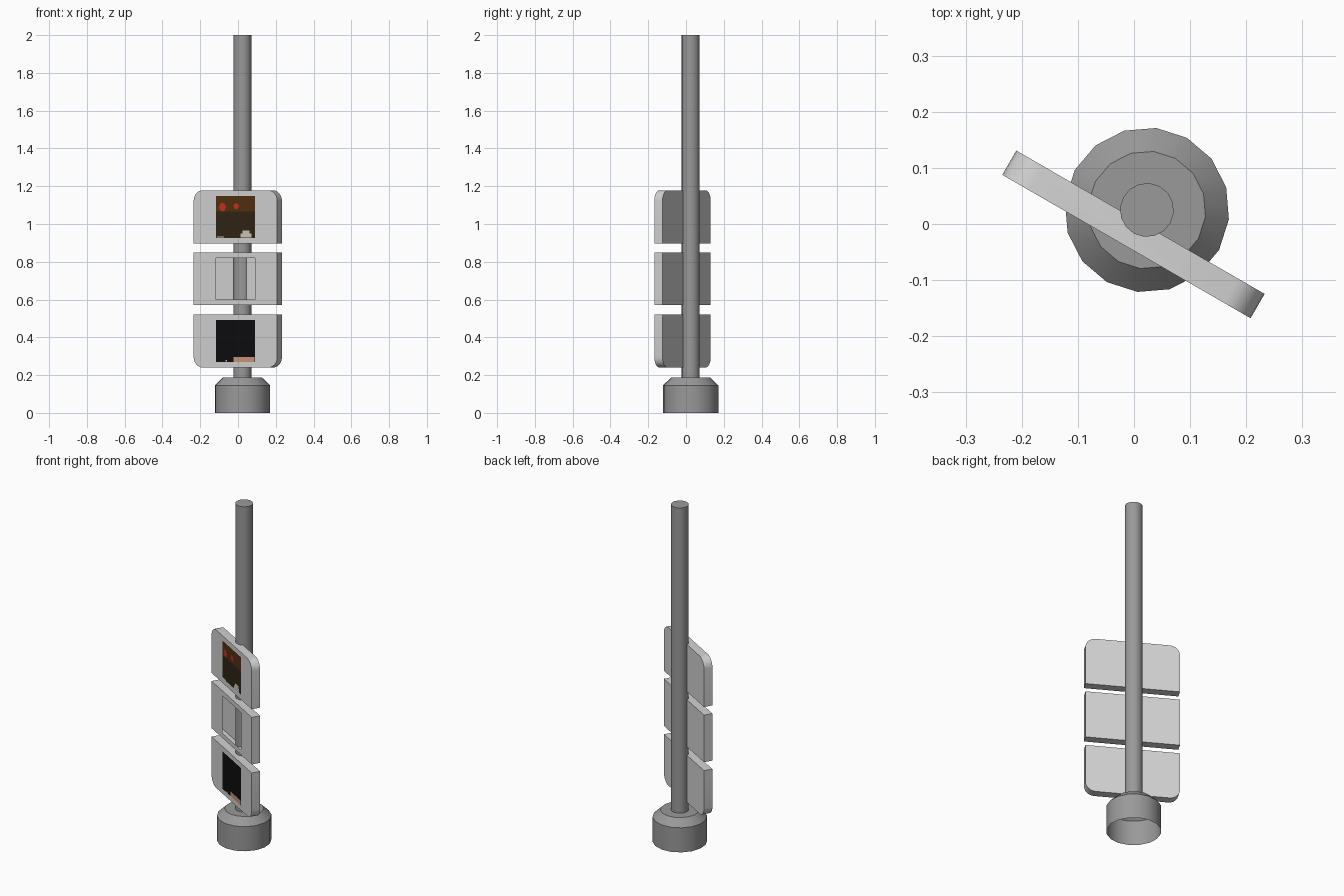
import bpy, bmesh, math
from mathutils import Matrix, Vector

cube = bpy.data.objects.get("Cube")
if cube:
    bpy.data.objects.remove(cube, do_unlink=True)


def material(name, rgb):
    m = bpy.data.materials.new(name)
    m.use_nodes = True
    m.diffuse_color = (*rgb, 1)
    m.node_tree.nodes["Principled BSDF"].inputs["Base Color"].default_value = (*rgb, 1)
    return m


POLE_GRAY = material("pole gray", (0.32, 0.32, 0.32))
PANEL_GRAY = material("panel light gray", (0.65, 0.65, 0.65))
BROWN = material("warm brown", (0.085, 0.03, 0.006))
DARK = material("dark brown", (0.03, 0.018, 0.007))
RED = material("red", (0.6, 0.03, 0.01))
WHITE = material("off white", (0.6, 0.57, 0.5))
BLACK = material("screen black", (0.004, 0.004, 0.005))
SALMON = material("salmon", (0.6, 0.3, 0.2))

WIDTH, DEPTH, HEIGHT = 0.511, 0.05, 0.28
WIN_U, WIN_Z = 0.118, 0.111
TURN = Matrix.Translation((-0.001, -0.0185, 0)) @ Matrix.Rotation(math.radians(-30), 4, 'Z')


def finish(name, bm, mat, matrix=Matrix(), smooth=True):
    bmesh.ops.recalc_face_normals(bm, faces=bm.faces)
    mesh = bpy.data.meshes.new(name)
    bm.to_mesh(mesh)
    bm.free()
    mesh.materials.append(mat)
    ob = bpy.data.objects.new(name, mesh)
    bpy.context.collection.objects.link(ob)
    ob.matrix_world = matrix
    if smooth:
        bpy.ops.object.select_all(action='DESELECT')
        ob.select_set(True)
        bpy.context.view_layer.objects.active = ob
        bpy.ops.object.shade_smooth_by_angle(angle=math.radians(35))
    return ob


def lathe(name, profile, sides=16):
    """Rings of (radius, z), open below and capped above."""
    bm = bmesh.new()
    rings = []
    for r, z in profile:
        angles = [math.tau * (i / sides) + math.radians(16) for i in range(sides)]
        rings.append([bm.verts.new((r * math.cos(a), r * math.sin(a), z)) for a in angles])
    for lo, hi in zip(rings, rings[1:]):
        for i in range(sides):
            j = (i + 1) % sides
            bm.faces.new((lo[i], lo[j], hi[j], hi[i]))
    bm.faces.new(rings[-1])
    return finish(name, bm, POLE_GRAY, Matrix.Translation((0.023, 0.025, 0)))


def panel(name, z, rounded):
    """Hollow box with a window in the front; rounded is +1 top, -1 bottom, 0 none."""
    bm = bmesh.new()
    bmesh.ops.create_cube(bm, size=1, matrix=Matrix.Diagonal((WIDTH, DEPTH, HEIGHT, 1)))
    corners = [e for e in bm.edges
               if abs(e.verts[0].co.y - e.verts[1].co.y) > DEPTH / 2
               and e.verts[0].co.z * rounded > 0]
    if corners:
        bmesh.ops.bevel(bm, geom=corners, offset=0.055, segments=6, profile=0.5, affect='EDGES')
    # Cut the window out of the front face
    for axis, half in ((Vector((1, 0, 0)), WIN_U), (Vector((0, 0, 1)), WIN_Z)):
        for side in (-1, 1):
            bm.normal_update()
            front = [f for f in bm.faces if f.normal.y < -0.9]
            geom = front + list({e for f in front for e in f.edges}) \
                + list({v for f in front for v in f.verts})
            bmesh.ops.bisect_plane(bm, geom=geom, plane_co=axis * half * side, plane_no=axis)
    bm.normal_update()
    hole = [f for f in bm.faces if f.normal.y < -0.9
            and abs(f.calc_center_median().x) < WIN_U / 2
            and abs(f.calc_center_median().z) < WIN_Z / 2]
    bmesh.ops.delete(bm, geom=hole, context='FACES')
    return finish(name, bm, PANEL_GRAY, TURN @ Matrix.Translation((0, 0, z)))


def plate(name, mat, u0, u1, z0, z1, lift=0.0, sides=4):
    """Thin coloured picture part lying on the panel front."""
    bm = bmesh.new()
    start = math.pi / 4 if sides == 4 else 0
    scale = math.sqrt(0.5) if sides == 4 else 0.5
    ring = [bm.verts.new(((u0 + u1) / 2 + (u1 - u0) * scale * math.cos(start + math.tau * i / sides), 0,
                          (z0 + z1) / 2 + (z1 - z0) * scale * math.sin(start + math.tau * i / sides)))
            for i in range(sides)]
    bm.faces.new(ring)
    ob = finish(name, bm, mat, TURN @ Matrix.Translation((0, -DEPTH / 2 - lift, 0)), smooth=False)
    if ob.data.polygons[0].normal.y > 0:
        ob.data.flip_normals()
    return ob


# Pole and its hollow foot
lathe("pole", [(0.048, 0.18), (0.048, 2.0)])
lathe("base", [(0.147, 0), (0.147, 0.146), (0.105, 0.187)])

# Three stacked sign panels
panel("lower_panel", 0.38, -1)
panel("middle_panel", 0.71, 0)
panel("upper_panel", 1.038, 1)

# Upper picture
plate("upper_picture_top", BROWN, -WIN_U, WIN_U, 1.065, 1.149)
plate("upper_picture_bottom", DARK, -WIN_U, WIN_U, 0.927, 1.065)
plate("left_red_spot", RED, -0.1, -0.057, 1.066, 1.112, 0.001, 8)
plate("right_red_spot", RED, -0.012, 0.024, 1.078, 1.11, 0.001, 6)
plate("white_patch_low", WHITE, 0.031, 0.098, 0.928, 0.95, 0.001)
plate("white_patch_high", WHITE, 0.045, 0.086, 0.95, 0.965, 0.001)
plate("white_dash", WHITE, -0.112, -0.07, 0.928, 0.934, 0.001)

# Lower picture
plate("lower_picture", BLACK, -WIN_U, WIN_U, 0.269, 0.491)
plate("salmon_strip", SALMON, -0.012, 0.116, 0.27, 0.297, 0.001)
plate("lower_white_dot", WHITE, -0.06, -0.05, 0.271, 0.279, 0.001)
